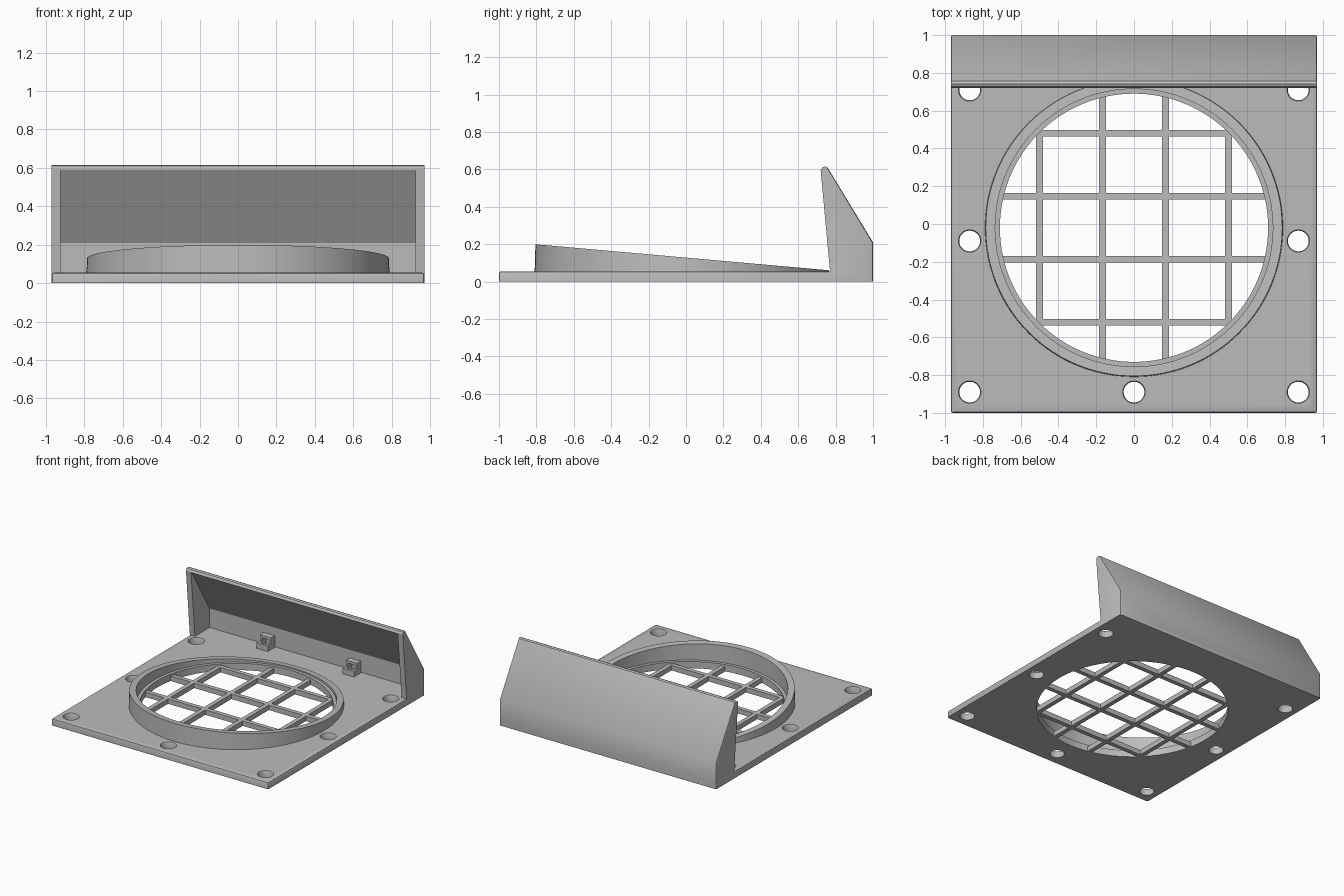
import bpy, bmesh, math
from mathutils import Matrix

old = bpy.data.objects.get("Cube")
if old:
    bpy.data.objects.remove(old, do_unlink=True)

HALF_W, PLATE_H, WALL_X = 0.97, 0.055, 0.925
CENTRE_Y, HOLE_R = -0.02, 0.71
SEGS = 128

grey = bpy.data.materials.new("plain grey")
grey.use_nodes = True
grey.diffuse_color = (0.5, 0.5, 0.5, 1)
grey.node_tree.nodes["Principled BSDF"].inputs["Base Color"].default_value = grey.diffuse_color


def finish(name, bm):
    bmesh.ops.recalc_face_normals(bm, faces=bm.faces)
    mesh = bpy.data.meshes.new(name)
    bm.to_mesh(mesh)
    bm.free()
    mesh.materials.append(grey)
    obj = bpy.data.objects.new(name, mesh)
    bpy.context.collection.objects.link(obj)
    return obj


def box(name, x0, x1, y0, y1, z0, z1):
    bm = bmesh.new()
    bmesh.ops.create_cube(bm, size=1)
    for v in bm.verts:
        v.co = ((x0, x1)[v.co.x > 0], (y0, y1)[v.co.y > 0], (z0, z1)[v.co.z > 0])
    return finish(name, bm)


def cone(name, x, y, r0, r1, z0, z1, segs):
    bm = bmesh.new()
    bmesh.ops.create_cone(bm, cap_ends=True, segments=segs, radius1=r0, radius2=r1,
                          depth=z1 - z0, matrix=Matrix.Translation((x, y, (z0 + z1) / 2)))
    return finish(name, bm)


def extrude_x(name, profile, half):
    """Extrude a (y, z) profile from -half to +half along x."""
    bm = bmesh.new()
    face = bm.faces.new([bm.verts.new((-half, y, z)) for y, z in profile])
    geom = bmesh.ops.extrude_face_region(bm, geom=[face])["geom"]
    bmesh.ops.translate(bm, vec=(2 * half, 0, 0),
                        verts=[g for g in geom if isinstance(g, bmesh.types.BMVert)])
    return finish(name, bm)


def bevel(obj, width, rule, segments=2):
    """Round the edges whose two ends satisfy the rule."""
    bm = bmesh.new()
    bm.from_mesh(obj.data)
    edges = [e for e in bm.edges if rule(e.verts[0].co, e.verts[1].co)]
    bmesh.ops.bevel(bm, geom=edges, offset=width, segments=segments, profile=0.5, affect='EDGES')
    bm.to_mesh(obj.data)
    bm.free()


def combine(obj, other, operation):
    mod = obj.modifiers.new("combine", 'BOOLEAN')
    mod.operation, mod.object, mod.solver = operation, other, 'EXACT'
    bpy.context.view_layer.objects.active = obj
    bpy.ops.object.modifier_apply(modifier=mod.name)
    bpy.data.objects.remove(other, do_unlink=True)


# Base plate with rounded upper rim, vent opening and screw holes
frame = box("mounting_frame", -HALF_W, HALF_W, -1, 1, 0, PLATE_H)
bevel(frame, 0.012, lambda a, b: max(a.z, b.z) > 0.01)
combine(frame, cone("vent_cutter", 0, CENTRE_Y, HOLE_R, HOLE_R, -0.1, 0.2, SEGS), 'DIFFERENCE')
screws = [(s * 0.87, y) for s in (-1, 1) for y in (-0.89, -0.09, 0.71)] + [(0, -0.89)]
for x, y in screws:
    combine(frame, cone("screw_cutter", x, y, 0.055, 0.055, -0.1, 0.2, 32), 'DIFFERENCE')
    combine(frame, cone("rim_cutter", x, y, 0.055, 0.065, 0.045, 0.065, 32), 'DIFFERENCE')

# Hood: outer wedge, hollowed from the front
hood = extrude_x("hood", [(0.775, 0), (0.72, 0.595), (0.728, 0.61), (0.742, 0.616),
                          (0.757, 0.61), (1, 0.21), (1, 0)], HALF_W)
bevel(hood, 0.012, lambda a, b: abs(a.x - b.x) < 0.01 and max(a.z, b.z) > 0.05
      and min(a.z, b.z) < 0.5 and a.y > 0.75 and b.y > 0.75 and abs(a.z - b.z) > 0.01)
cavity = extrude_x("cavity_cutter", [(0.5, PLATE_H), (0.957, PLATE_H), (0.957, 0.21),
                                     (0.728, 0.588), (0.5, 0.588)], WALL_X)
combine(hood, cavity, 'DIFFERENCE')
combine(frame, hood, 'UNION')

# Collar around the opening, its top sloping down to the back
bm = bmesh.new()
loops = []
for radius, top in ((0.735, False), (0.79, False), (0.785, True), (0.735, True)):
    loop = []
    for i in range(SEGS):
        a = 2 * math.pi * i / SEGS
        y = CENTRE_Y + radius * math.sin(a)
        z = 0.13 - 0.0886 * (y - CENTRE_Y) if top else 0.03
        loop.append(bm.verts.new((radius * math.cos(a), y, z)))
    loops.append(loop)
for k in range(4):
    lower, upper = loops[k], loops[(k + 1) % 4]
    for i in range(SEGS):
        j = (i + 1) % SEGS
        bm.faces.new((lower[i], lower[j], upper[j], upper[i]))
collar = finish("collar", bm)

# Grille of crossing bars, trimmed to the round opening
BAR, BAR_H = 0.0175, 0.04
grille = None
for offset in (-0.5, -0.167, 0.167, 0.5):
    y = offset + CENTRE_Y
    for bar in (box("grille", offset - BAR, offset + BAR, -0.8, 0.8, 0, BAR_H),
                box("grille_bar", -0.8, 0.8, y - BAR, y + BAR, 0, BAR_H)):
        if grille is None:
            grille = bar
        else:
            combine(grille, bar, 'UNION')
combine(grille, cone("trim_cutter", 0, CENTRE_Y, HOLE_R, HOLE_R, -0.1, 0.2, SEGS), 'INTERSECT')

# Two small clips inside the hood: a low block with an arch behind
for side, x in (("left", 0.385), ("right", -0.385)):
    clip = box(side + "_clip", x - 0.05, x + 0.05, 0.86, 0.95, 0.04, 0.1)
    combine(clip, box("arch", x - 0.05, x + 0.05, 0.9, 0.95, 0.05, 0.15), 'UNION')
    combine(clip, box("slot_cutter", x - 0.03, x + 0.03, 0.88, 1, 0.07, 0.13), 'DIFFERENCE')

# Smooth the round surfaces and keep the edges sharp
bpy.ops.object.select_all(action='DESELECT')
for obj in (frame, collar):
    obj.select_set(True)
bpy.context.view_layer.objects.active = frame
bpy.ops.object.shade_smooth_by_angle(angle=math.radians(30))
